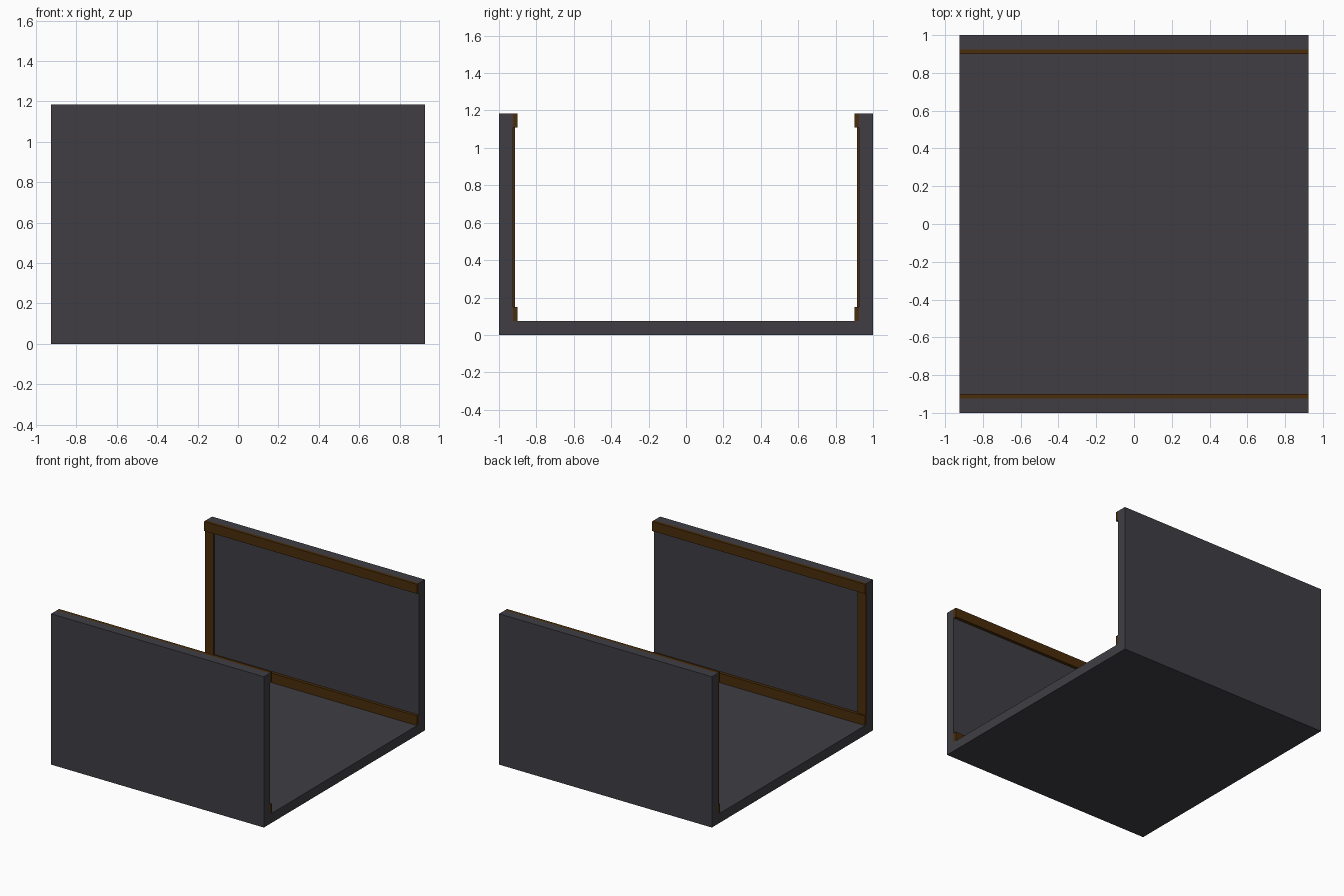
import bpy

if "Cube" in bpy.data.objects:
    bpy.data.objects.remove(bpy.data.objects["Cube"])


def material(name, rgb):
    m = bpy.data.materials.new(name)
    m.diffuse_color = (*rgb, 1.0)
    m.use_nodes = True
    m.node_tree.nodes["Principled BSDF"].inputs["Base Color"].default_value = m.diffuse_color
    return m


GREY = material("charcoal grey", (0.050, 0.048, 0.057))
BROWN = material("dark brown", (0.068, 0.026, 0.003))


def box(name, x, y, z, mat):
    """Box from (min, max) ranges along each axis."""
    bpy.ops.mesh.primitive_cube_add(size=1)
    ob = bpy.context.object
    ob.name = name
    for v in ob.data.vertices:
        v.co = [r[0] + (c + 0.5) * (r[1] - r[0]) for r, c in zip((x, y, z), v.co)]
    ob.data.materials.append(mat)
    return ob


X, Y, H, T = 0.925, 1.0, 1.185, 0.075   # half width, half depth, height, thickness
RAIL, POST = 0.024, 0.012               # how far the trims stand off the wall

# Base slab between the walls
box("base", (-X, X), (-Y + T, Y - T), (0, T), GREY)

for label, s in (("front", -1), ("back", 1)):
    inner = Y - T

    def span(a, b):
        return tuple(sorted((s * a, s * b)))

    # Side wall
    box(label + "_wall", (-X, X), span(inner, Y), (0, H), GREY)
    # Top and bottom rails on the inner face
    box(label + "_top_rail", (-X, X), span(inner - RAIL, inner), (H - T, H), BROWN)
    box(label + "_bottom_rail", (-X, X), span(inner - RAIL, inner), (T, 2 * T), BROWN)
    # Upright trim at the left end only
    box(label + "_upright", (-X, -X + 0.074), span(inner - POST, inner), (2 * T, H - T), BROWN)
